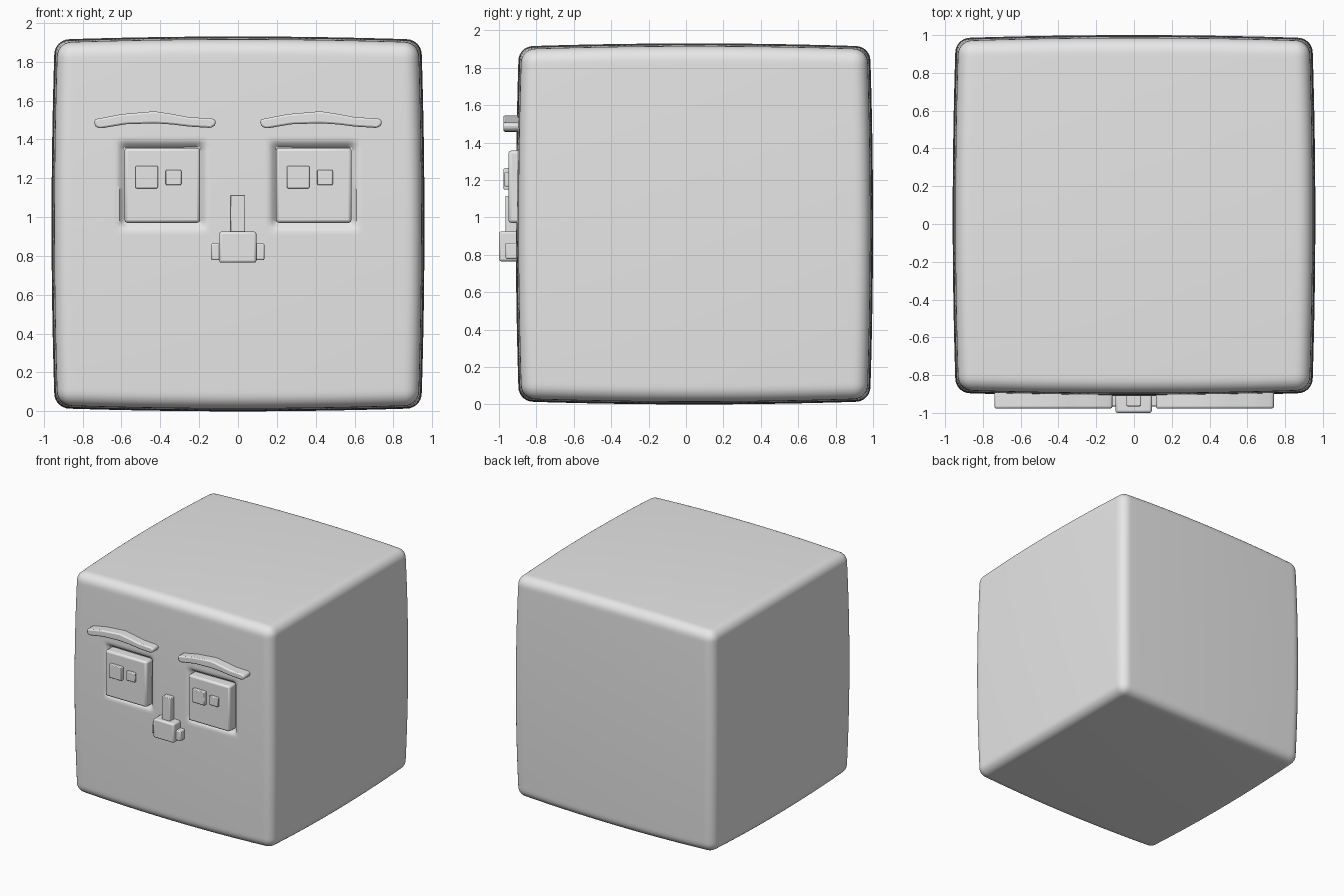
import bpy, bmesh
from mathutils import Vector

if "Cube" in bpy.data.objects:
    bpy.data.objects.remove(bpy.data.objects["Cube"])

grey = bpy.data.materials.new("plain_grey")
grey.diffuse_color = (0.8, 0.8, 0.8, 1)
grey.use_nodes = True
grey.node_tree.nodes["Principled BSDF"].inputs["Base Color"].default_value = grey.diffuse_color

EYE_X, EYE_Z = 0.39, 1.163


def finish(name, bm, bevel=0.0):
    """Turn a bmesh into a smooth-shaded object, with an optional bevel."""
    bmesh.ops.recalc_face_normals(bm, faces=bm.faces)
    me = bpy.data.meshes.new(name)
    bm.to_mesh(me)
    bm.free()
    me.materials.append(grey)
    ob = bpy.data.objects.new(name, me)
    bpy.context.collection.objects.link(ob)
    if bevel:
        m = ob.modifiers.new("bevel", 'BEVEL')
        m.width, m.segments = bevel, 2
    bpy.ops.object.select_all(action='DESELECT')
    ob.select_set(True)
    bpy.context.view_layer.objects.active = ob
    bpy.ops.object.shade_smooth_by_angle(angle=0.7)
    return ob


def box(name, x, y, z, bevel):
    """Box from (min, max) pairs on each axis."""
    bm = bmesh.new()
    bmesh.ops.create_cube(bm, size=1)
    for v in bm.verts:
        v.co = Vector([(a + b) / 2 + c * (b - a) for c, (a, b) in zip(v.co, (x, y, z))])
    return finish(name, bm, bevel)


def smoothstep(t):
    t = max(0.0, min(1.0, t))
    return t * t * (3 - 2 * t)


# Head: rounded, slightly bulging block with two sunken eye sockets
HALF = Vector((0.96, 0.955, 0.965))
CENTRE = Vector((0, 0.045, 0.965))
RADIUS, BULGE = 0.075, 0.017
bm = bmesh.new()
bmesh.ops.create_cube(bm, size=2)
bmesh.ops.subdivide_edges(bm, edges=bm.edges[:], cuts=95, use_grid_fill=True)
for v in bm.verts:
    p = Vector([c * h for c, h in zip(v.co, HALF)])
    inner = Vector([max(RADIUS - h, min(h - RADIUS, c)) for c, h in zip(p, HALF)])
    p = inner + (p - inner).normalized() * RADIUS
    u = [c / h for c, h in zip(p, HALF)]
    s = sum(c * c for c in u)
    p = Vector([c * (1 - BULGE * (s - w * w)) for c, w in zip(p, u)]) + CENTRE
    if u[1] < -0.95:
        d = max(abs(abs(p.x) - EYE_X), abs(p.z - EYE_Z)) - 0.228
        p.y += 0.04 * smoothstep(-d / 0.04)
    v.co = p
finish("head", bm)

# Eyes: raised block with a large and a small square, same layout on both sides
for side, cx in (("left", -EYE_X), ("right", EYE_X)):
    box(side + "_eye", (cx - 0.195, cx + 0.195), (-0.95, -0.84), (0.97, 1.357), 0.016)
    box(side + "_pupil", (cx - 0.138, cx - 0.022), (-0.975, -0.93), (1.148, 1.263), 0.006)
    box(side + "_glint", (cx + 0.018, cx + 0.098), (-0.97, -0.93), (1.165, 1.243), 0.006)

# Eyebrows: arched outline pushed out from the face
BROW = [(-0.74, 1.503), (-0.6, 1.53), (-0.43, 1.545), (-0.34, 1.531), (-0.25, 1.514),
        (-0.135, 1.508), (-0.113, 1.497), (-0.118, 1.471), (-0.14, 1.459), (-0.25, 1.466),
        (-0.34, 1.477), (-0.43, 1.483), (-0.58, 1.478), (-0.71, 1.456), (-0.737, 1.468)]
for name, dx in (("left_eyebrow", 0), ("right_eyebrow", 0.855)):
    bm = bmesh.new()
    face = bm.faces.new([bm.verts.new((x + dx, -0.88, z)) for x, z in BROW])
    ext = bmesh.ops.extrude_face_region(bm, geom=[face], use_keep_orig=True)
    for g in ext["geom"]:
        if isinstance(g, bmesh.types.BMVert):
            g.co.y = -0.977
    finish(name, bm, 0.01)

# Nose: bridge, tip and nostrils
box("nose_bridge", (-0.04, 0.037), (-0.965, -0.87), (0.9, 1.115), 0.005)
box("nose_tip", (-0.098, 0.095), (-1.0, -0.87), (0.765, 0.925), 0.012)
box("nostrils", (-0.138, 0.136), (-0.965, -0.87), (0.778, 0.864), 0.008)
